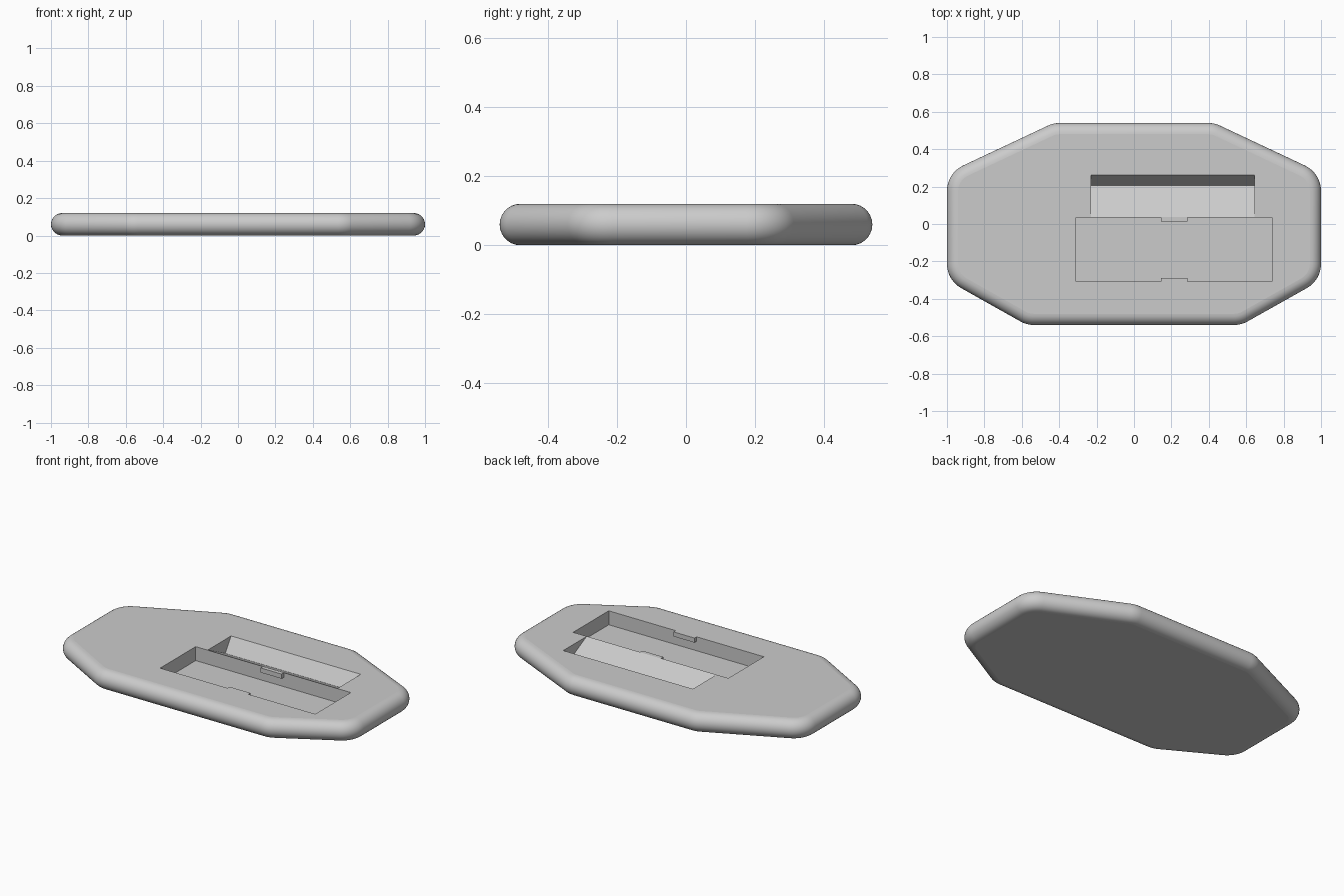
import bpy, bmesh, math
from mathutils import Vector

if "Cube" in bpy.data.objects:
    bpy.data.objects.remove(bpy.data.objects["Cube"])

TOP = 0.12             # slab thickness
EDGE = TOP / 2         # full round rim
CORNER = 0.15          # plan corner radius
FLOOR = TOP - 0.085    # pocket floor height

grey = bpy.data.materials.new("plain grey")
grey.use_nodes = True
grey.diffuse_color = (0.6, 0.6, 0.6, 1)
grey.node_tree.nodes["Principled BSDF"].inputs["Base Color"].default_value = (0.6, 0.6, 0.6, 1)


def finish(name, bm):
    bmesh.ops.recalc_face_normals(bm, faces=bm.faces)
    mesh = bpy.data.meshes.new(name)
    bm.to_mesh(mesh)
    bm.free()
    mesh.materials.append(grey)
    obj = bpy.data.objects.new(name, mesh)
    bpy.context.collection.objects.link(obj)
    return obj


def prism(name, x0, x1, profile):
    """Extrude a (y, z) profile along x."""
    bm = bmesh.new()
    face = bm.faces.new([bm.verts.new((x0, y, z)) for y, z in profile])
    new = bmesh.ops.extrude_face_region(bm, geom=[face])["geom"]
    bmesh.ops.translate(bm, vec=(x1 - x0, 0, 0),
                        verts=[v for v in new if isinstance(v, bmesh.types.BMVert)])
    return finish(name, bm)


def box(name, x0, x1, y0, y1, z0, z1):
    return prism(name, x0, x1, [(y0, z0), (y1, z0), (y1, z1), (y0, z1)])


def rounded_outline(points, steps=8):
    """Arc centre and outward direction for each point round a convex outline."""
    result = []
    for i, p in enumerate(points):
        a = (p - points[i - 1]).normalized()
        b = (points[(i + 1) % len(points)] - p).normalized()
        n0, n1 = Vector((a.y, -a.x)), Vector((b.y, -b.x))
        centre = p - (n0 + n1) * CORNER / (1 + n0.dot(n1))
        start = math.atan2(n0.y, n0.x)
        turn = math.acos(n0.dot(n1))
        for k in range(steps + 1):
            t = start + turn * k / steps
            result.append((centre, Vector((math.cos(t), math.sin(t)))))
    return result


# Eight-sided slab with a fully rounded rim
half = [(0.573, -0.54), (1, -0.30), (1, 0.272), (0.43, 0.54)]
corners = [Vector(p) for p in half] + [Vector((-x, y)) for x, y in reversed(half)]
bm = bmesh.new()
rings = []
RINGS = 14
for j in range(RINGS + 1):
    phi = math.pi * (j / RINGS - 0.5)
    r = CORNER - EDGE + EDGE * math.cos(phi)
    z = EDGE + EDGE * math.sin(phi)
    rings.append([bm.verts.new((*(c + d * r), z)) for c, d in rounded_outline(corners)])
for low, high in zip(rings, rings[1:]):
    for i in range(len(low)):
        bm.faces.new((low[i - 1], low[i], high[i], high[i - 1])).smooth = True
bm.faces.new(rings[0])
bm.faces.new(rings[-1])
slab = finish("slab", bm)

# Rectangular pocket and the sloping finger scoop behind it
above = TOP + 0.05
cutters = [
    box("pocket_cutter", -0.31, 0.737, -0.308, 0.035, FLOOR, above),
    prism("scoop_cutter", -0.23, 0.645, [(0.037, TOP), (0.205, FLOOR), (0.262, TOP),
                                         (0.262, above), (0.037, above)]),
]
for cutter in cutters:
    cutter.hide_render = True
    cutter.hide_viewport = True
    cut = slab.modifiers.new(cutter.name, "BOOLEAN")
    cut.operation = "DIFFERENCE"
    cut.solver = "EXACT"
    cut.object = cutter

# Small retaining tabs at the top of the pocket's long walls
for name, y0, y1 in (("back_tab", 0.013, 0.035), ("front_tab", -0.308, -0.288)):
    box(name, 0.144, 0.285, y0, y1, TOP - 0.028, TOP)
